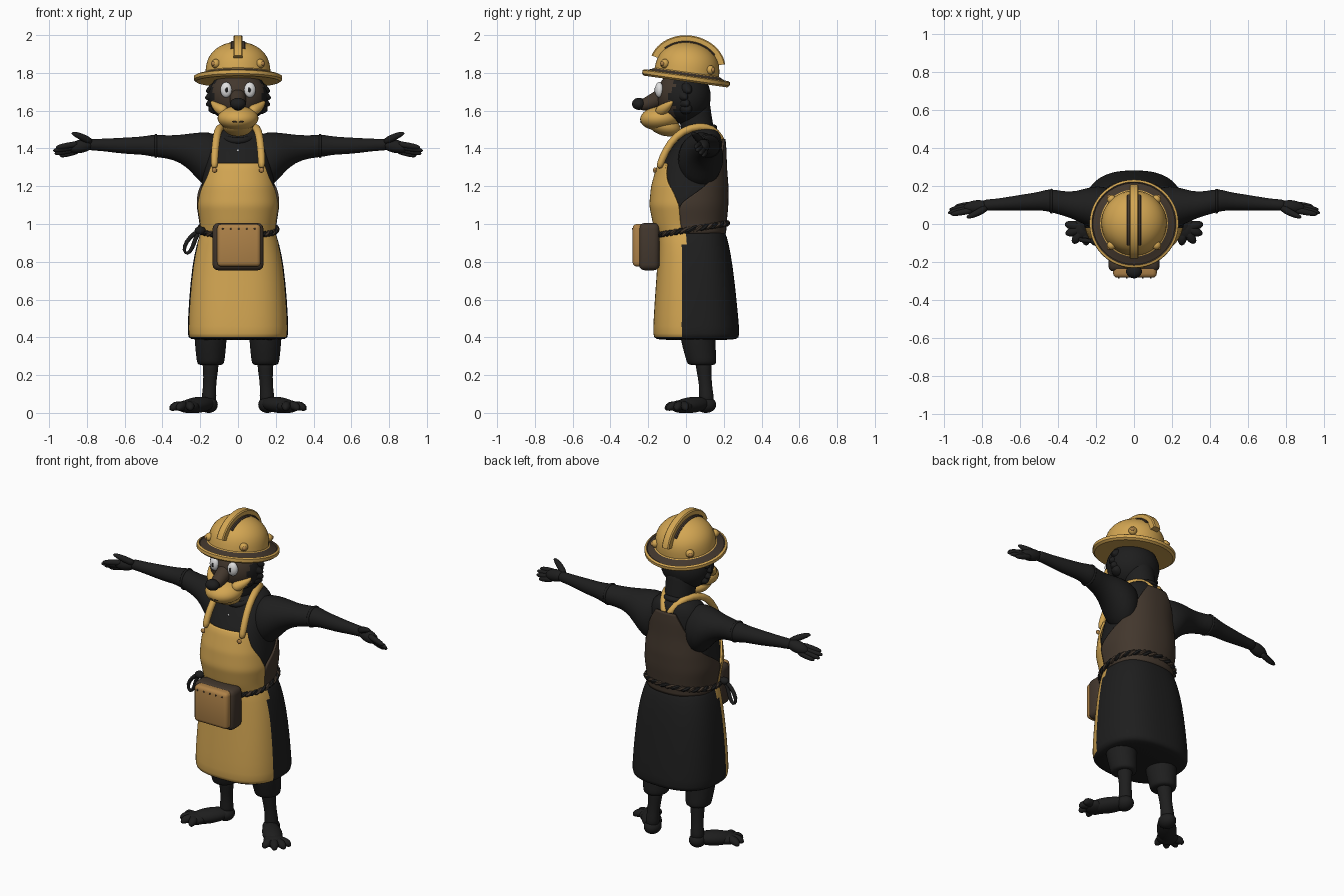
import bpy, bmesh, math
from mathutils import Vector, Matrix

if "Cube" in bpy.data.objects:
    bpy.data.objects.remove(bpy.data.objects["Cube"])

def material(name, col):
    m = bpy.data.materials.new(name)
    m.diffuse_color = (*col, 1)
    m.use_nodes = True
    m.node_tree.nodes["Principled BSDF"].inputs["Base Color"].default_value = m.diffuse_color
    return m

YELLOW = material("apron_yellow", (0.65, 0.38, 0.085))
TAN = material("leather_tan", (0.42, 0.22, 0.065))
BROWN = material("dark_brown", (0.055, 0.038, 0.026))
BLACK = material("soft_black", (0.013, 0.013, 0.013))
WHITE = material("eye_white", (0.75, 0.75, 0.75))

def finish(name, bm, mats, subsurf=0, rule=None):
    """Turn a bmesh into a smooth shaded object; rule picks material by face centre."""
    bmesh.ops.recalc_face_normals(bm, faces=bm.faces)
    if rule:
        for f in bm.faces:
            f.material_index = rule(f.calc_center_median())
    me = bpy.data.meshes.new(name)
    bm.to_mesh(me)
    bm.free()
    ob = bpy.data.objects.new(name, me)
    bpy.context.collection.objects.link(ob)
    for m in mats if isinstance(mats, list) else [mats]:
        me.materials.append(m)
    bpy.ops.object.select_all(action='DESELECT')
    ob.select_set(True)
    bpy.context.view_layer.objects.active = ob
    if subsurf:
        bpy.ops.object.shade_smooth()
        ob.modifiers.new("smooth", 'SUBSURF').levels = subsurf
        ob.modifiers["smooth"].render_levels = subsurf
    else:
        bpy.ops.object.shade_smooth_by_angle(angle=math.radians(40))
    return ob

def loft(name, rings, mats, subsurf=1, rule=None, caps=True, closed=False, wrap=True):
    bm = bmesh.new()
    vs = [[bm.verts.new(p) for p in r] for r in rings]
    n = len(rings[0])
    for a, b in zip(vs, vs[1:] + ([vs[0]] if closed else [])):
        for i in range(n if wrap else n - 1):
            bm.faces.new((a[i], a[(i + 1) % n], b[(i + 1) % n], b[i]))
    if caps and not closed:
        bm.faces.new(vs[0])
        bm.faces.new(vs[-1])
    return finish(name, bm, mats, subsurf, rule)

def tube(name, pts, mat, s=1, n=10, closed=False, subsurf=1):
    """Tube through (x, y, z, radius) points; s = -1 mirrors it."""
    P = [Vector((p[0] * s, p[1], p[2])) for p in pts]
    rings, k, u = [], len(P), None
    for i, p in enumerate(P):
        a = P[i - 1] if closed or i else P[0]
        b = P[(i + 1) % k] if closed or i < k - 1 else P[-1]
        t = (b - a).normalized()
        if u is None:
            u = t.orthogonal()
        u = (u - t * u.dot(t)).normalized()
        v = t.cross(u)
        rings.append([p + (u * math.cos(j * math.tau / n) + v * math.sin(j * math.tau / n)) * pts[i][3]
                      for j in range(n)])
    return loft(name, rings, mat, subsurf, closed=closed)

def ball(name, c, r, mats, rot=(0, 0, 0), rule=None, seg=24):
    bm = bmesh.new()
    bmesh.ops.create_uvsphere(bm, u_segments=seg, v_segments=seg * 2 // 3, radius=1)
    for v in bm.verts:
        v.co = Vector([a * b for a, b in zip(v.co, r)])
    for i, ax in enumerate("XYZ"):
        bm.transform(Matrix.Rotation(rot[i], 4, ax))
    bm.transform(Matrix.Translation(c))
    return finish(name, bm, mats, rule=rule)

def box(name, c, size, mat, bevel):
    bm = bmesh.new()
    bmesh.ops.create_cube(bm, size=1)
    for v in bm.verts:
        v.co = Vector([a * b for a, b in zip(v.co, size)]) + Vector(c)
    bmesh.ops.bevel(bm, geom=bm.edges[:], offset=bevel, segments=3, profile=0.5, affect='EDGES')
    return finish(name, bm, mat)

def lerp(table, z):
    for a, b in zip(table, table[1:]):
        if z <= b[0]:
            t = max(0, (z - a[0]) / (b[0] - a[0]))
            return [p + (q - p) * t for p, q in zip(a[1:], b[1:])]
    return table[-1][1:]

def oval(z, rx, cy, ry, ang, off=0.0, e=2.3):
    """Superellipse point; ang is measured from the front (-y)."""
    s, c = math.sin(ang), math.cos(ang)
    f = lambda v: math.copysign(abs(v) ** (2 / e), v)
    return Vector(((rx + off) * f(s), cy - (ry + off) * f(c), z))

def ring(row, n=40, e=2.3):
    return [oval(*row, i * math.tau / n, e=e) for i in range(n)]

# Torso in a dark shirt: z, half width, centre y, half depth
TORSO = [(0.93, .185, .03, .165), (1.0, .187, .02, .178), (1.1, .203, .015, .193), (1.2, .195, .02, .188),
         (1.3, .18, .03, .17), (1.4, .175, .06, .137), (1.47, .15, .08, .11), (1.515, .09, .09, .075)]
loft("shirt_torso", [ring(r) for r in TORSO], BLACK)

# Bib and back panel wrapped on the torso: z, half angle in degrees
def panel(name, edge, base, mat):
    rows = []
    z0, z1 = edge[0][0], edge[-1][0]
    for i in range(19):
        z = z0 + (z1 - z0) * i / 18
        half = lerp(edge, z)[0]
        rows.append([oval(z, *lerp(TORSO, z), math.radians(base + half * (j / 14 - 1)), .011)
                     for j in range(29)])
    ob = loft(name, rows, mat, 1, caps=False, wrap=False)
    so = ob.modifiers.new("thickness", 'SOLIDIFY')
    so.thickness, so.offset = 0.012, 0
panel("apron_bib", [(.95, 78), (1.1, 78), (1.17, 68), (1.24, 52), (1.32, 43)], 0, YELLOW)
panel("apron_back", [(.95, 102), (1.1, 102), (1.16, 85), (1.22, 62), (1.32, 42), (1.45, 20)], 180, BROWN)

# Apron skirt: light front, dark back
SKIRT = [(.385, .24, .055, .20), (.395, .265, .055, .228), (.44, .268, .054, .229), (.6, .26, .051, .217),
         (.78, .243, .048, .2), (.9, .218, .04, .186), (.97, .193, .03, .175), (.985, .17, .03, .15)]
loft("apron_skirt", [ring(r, 48, 2.5) for r in SKIRT], [BLACK, YELLOW],
     rule=lambda c: int(c.y < -0.012 and c.z > .392))

# Twisted rope belt and hanging loop
for k in range(2):
    pts = []
    for i in range(120):
        a = i * math.tau / 120
        h = a * 20 + k * math.pi
        p = oval(0, .203, .028, .188, a, .007 * math.cos(h))
        pts.append((p.x, p.y, .972 + .17 * (p.y - .03) + .007 * math.sin(h), .011))
    tube("rope_belt", pts, BROWN if k else BLACK, n=6, closed=True, subsurf=0)
tube("rope_loop", [(-.2, -.09, .965, .012), (-.235, -.09, .95, .012), (-.275, -.085, .905, .012),
     (-.29, -.08, .86, .012), (-.27, -.08, .835, .012), (-.24, -.085, .87, .012), (-.225, -.09, .93, .012),
     (-.2, -.09, .965, .012)], BLACK)
ball("rope_knot", (-.2, -.09, .965), (.03, .025, .022), BLACK, seg=12)

# Belt pouch
box("pouch_body", (0, -.195, .88), (.27, .11, .25), BROWN, .03)
box("pouch_flap", (.005, -.245, .887), (.23, .075, .225), TAN, .022)
for x in range(5):
    ball("pouch_stud", (-.08 + x * .042, -.283, .975), (.005, .004, .005), BROWN, seg=8)

# Shirt collar and button
tube("collar", [(.085 * math.sin(a), .05 - .1 * math.cos(a), 1.475 + .035 * -math.cos(a), .018)
     for a in [i * math.tau / 24 for i in range(24)]], BLACK, closed=True)
ball("shirt_button", (0, -.092, 1.39), (.007, .006, .007), WHITE, seg=8)

for s in (1, -1):
    # Straps, crossing to the middle of the back
    tube("apron_strap", [(.125, -.145, 1.29, .02), (.125, -.125, 1.35, .021), (.118, -.085, 1.43, .021),
         (.108, -.02, 1.495, .022), (.088, .07, 1.52, .022), (.055, .14, 1.505, .022),
         (.025, .178, 1.46, .022), (.012, .196, 1.42, .02)], YELLOW, s)
    ball("strap_button", (.125 * s, -.165, 1.285), (.014, .01, .014), TAN, seg=12)

    # Arm: x, y, z, half depth, half height
    ARM = [(.08, .07, 1.34, .1, .13), (.16, .075, 1.335, .125, .155), (.215, .085, 1.36, .115, .125),
           (.27, .093, 1.39, .09, .088), (.34, .1, 1.405, .066, .064), (.42, .12, 1.412, .063, .06),
           (.46, .125, 1.415, .058, .058), (.5, .12, 1.415, .048, .048), (.6, .112, 1.414, .042, .044),
           (.7, .104, 1.418, .032, .034), (.76, .1, 1.42, .03, .031), (.8, .098, 1.42, .03, .03)]
    loft("arm", [[(x * s, y + ry * math.cos(j * math.tau / 20), z + rz * math.sin(j * math.tau / 20))
         for j in range(20)] for x, y, z, ry, rz in ARM], BLACK)
    tube("elbow_fold", [(.435, .12 + .06 * math.cos(a), 1.414 + .058 * math.sin(a), .009)
         for a in [i * math.tau / 16 for i in range(16)]], BLACK, s, 6, True)
    # Hand with thumb and four fingers
    ball("palm", (.83 * s, .09, 1.412), (.07, .035, .035), BLACK, (0, .2 * s, -.12 * s))
    tube("thumb", [(.77, .09, 1.43, .022), (.82, .06, 1.458, .021), (.86, .042, 1.475, .016),
         (.882, .034, 1.482, .006)], BLACK, s, 8)
    for i, (x, y, z) in enumerate([(.965, .05, 1.405), (.98, .058, 1.388), (.972, .075, 1.372), (.945, .09, 1.36)]):
        a = Vector((.84, .075 + .01 * i, 1.425 - .012 * i))
        b = Vector((x, y, z))
        tube("finger", [(*a.lerp(b, t), r) for t, r in ((0, .019), (.5, .018), (.85, .015), (1, .006))], BLACK, s, 8)

    # Trouser leg, shin, foot and toes
    loft("trouser_leg", [[p + Vector((.145 * s, 0, 0)) for p in ring(r, 20, 2)] for r in
         [(.252, .055, .085, .06), (.258, .072, .083, .078), (.29, .076, .08, .082), (.34, .082, .07, .088),
          (.42, .088, .06, .095), (.5, .09, .06, .1)]], BLACK)
    tube("shin", [(.145, .09, .3, .052), (.145, .095, .23, .043), (.15, .103, .15, .035),
         (.153, .108, .09, .042), (.155, .11, .04, .042)], BLACK, s)
    ball("heel", (.155 * s, .105, .043), (.048, .055, .043), BLACK)
    ball("foot", (.215 * s, .03, .042), (.125, .056, .042), BLACK, (0, .08 * s, -.82 * s))
    ball("foot_ball", (.265 * s, -.025, .034), (.06, .06, .034), BLACK)
    for x, y in [(.362, .0), (.358, -.052), (.32, -.1), (.25, -.11)]:
        a, b = Vector((.262, -.02, .035)), Vector((x, y, .015))
        q = a.lerp(b, .6)
        tube("toe", [(*a, .027), (q.x, q.y, .04, .028), (*a.lerp(b, .85).xy, .03, .024), (*b, .008)], BLACK, s, 8)

    # Eye, pupil, cheek fur and smile
    ball("eye", (.063 * s, -.142, 1.71), (.031, .022, .041), WHITE, (0, 0, .25 * s))
    ball("pupil", (.06 * s, -.163, 1.71), (.008, .004, .013), BLACK, seg=12)
    for dx, dz, y in [(.178, 1.665, 0), (.172, 1.63, .01), (.155, 1.6, .02), (.172, 1.7, .02)]:
        tube("cheek_fur", [(.1, y - .03, dz + .02, .05), (.14, y - .01, dz + .01, .035), (dx, y, dz, .004)], BLACK, s, 8)
    tube("cheek_patch", [(.06, -.15, 1.59, .035), (.1, -.115, 1.61, .033), (.13, -.085, 1.635, .018),
         (.143, -.07, 1.65, .004)], YELLOW, s, 8)
    tube("smile", [(0, -.243, 1.54, .005), (.04, -.231, 1.543, .005), (.075, -.198, 1.555, .005),
         (.1, -.15, 1.58, .005)], BROWN, s, 6)

# Head
tube("neck", [(0, .07, 1.44, .09), (0, .06, 1.52, .085), (0, .04, 1.6, .09), (0, .03, 1.68, .1)], BLACK, n=20)
ball("head", (0, -.012, 1.675), (.155, .143, .145), [BLACK, BROWN], seg=40,
     rule=lambda c: int(c.y < -.06 and abs(c.x) < .13))
ball("muzzle", (0, -.135, 1.56), (.108, .108, .064), YELLOW, (.08, 0, 0), seg=32)
ball("chin", (0, -.115, 1.52), (.082, .09, .052), YELLOW, (-.3, 0, 0))
tube("muzzle_bridge", [(0, -.1, 1.69, .05), (0, -.16, 1.655, .045), (0, -.21, 1.632, .038),
     (0, -.26, 1.625, .022)], BROWN, n=14)
ball("nose", (0, -.25, 1.636), (.042, .036, .032), BLACK)

# Helmet, built level and then tipped back
TIP = Matrix.Translation((0, 0, 1.77)) @ Matrix.Rotation(-.14, 4, 'X')
PROFILE = [(.15, -.012), (.222, -.016), (.234, -.006), (.234, .012), (.222, .018), (.216, .013), (.178, .03),
           (.172, .034), (.17, .06)] + [(.168 * math.cos(a), .06 + .135 * math.sin(a))
           for a in [i * math.pi / 20 for i in range(1, 10)]] + [(.004, .195)]
hat = loft("helmet", [[(r * math.cos(j * math.tau / 48), r * math.sin(j * math.tau / 48), z) for j in range(48)]
     for r, z in PROFILE], [YELLOW, BROWN], 0,
     rule=lambda c: int(.177 < math.hypot(c.x, c.y) < .22 and c.z > .01))
hat.matrix_world = TIP

def crest(name, half, out, a0, a1, mat):
    """Arched strip running front to back over the dome."""
    rings = []
    for i in range(25):
        a = math.radians(a0 + (a1 - a0) * i / 24)
        rings.append([(x, -(.168 + o) * math.cos(a), .06 + (.135 + o) * math.sin(a))
                      for x, o in ((-half, -.03), (-half, out - .006), (-half + .006, out),
                                   (half - .006, out), (half, out - .006), (half, -.03))])
    loft(name, rings, mat, 0).matrix_world = TIP
crest("helmet_ridge", .024, .034, 12, 165, YELLOW)
crest("helmet_slots", .04, .004, 38, 142, BROWN)
for sx in (1, -1):
    for sy in (1, -1):
        p = TIP @ Vector((.118 * sx, .122 * sy, .063))
        ball("helmet_knob", p, (.024, .024, .024), YELLOW, seg=16)
        ball("knob_centre", p + Vector((.012 * sx, .012 * sy, 0)), (.013, .013, .013), TAN, seg=12)
